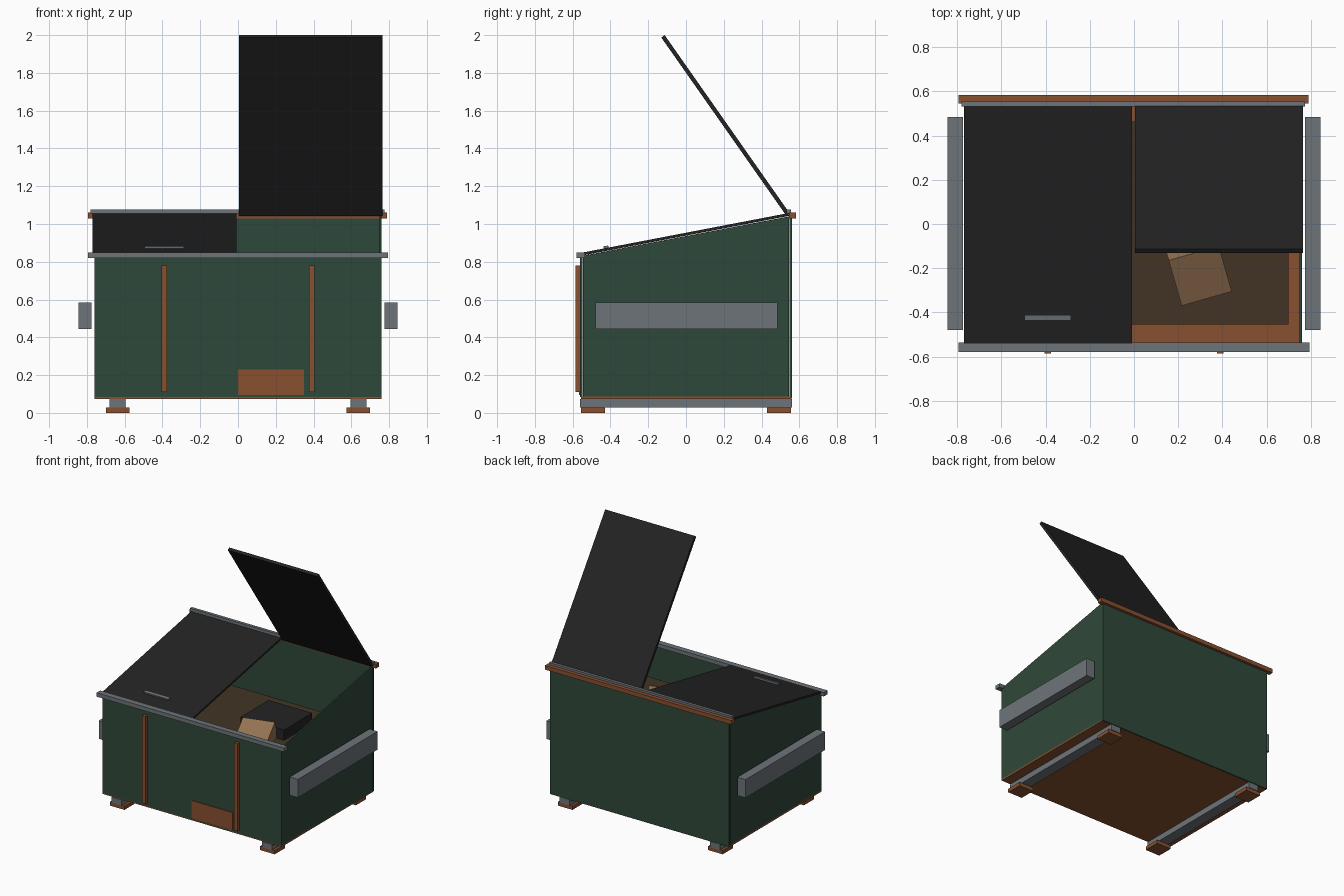
import bpy, bmesh
from math import radians, atan2, hypot
from mathutils import Vector

if "Cube" in bpy.data.objects:
    bpy.data.objects.remove(bpy.data.objects["Cube"])


def material(name, rgb):
    m = bpy.data.materials.new(name)
    m.use_nodes = True
    m.diffuse_color = (*rgb, 1)
    bsdf = next(n for n in m.node_tree.nodes if n.type == "BSDF_PRINCIPLED")
    bsdf.inputs["Base Color"].default_value = (*rgb, 1)
    return m


GREEN = material("dark green paint", (0.028, 0.065, 0.041))
STEEL = material("grey steel", (0.155, 0.175, 0.19))
RUST = material("rust", (0.25, 0.08, 0.03))
BLACK = material("black plastic", (0.017, 0.017, 0.017))
WASTE = material("brown waste", (0.054, 0.034, 0.018))
CARD = material("cardboard", (0.30, 0.17, 0.084))


def finish(name, bm, mat):
    bmesh.ops.recalc_face_normals(bm, faces=bm.faces)
    mesh = bpy.data.meshes.new(name)
    bm.to_mesh(mesh)
    bm.free()
    mesh.materials.append(mat)
    ob = bpy.data.objects.new(name, mesh)
    bpy.context.collection.objects.link(ob)
    return ob


def box(name, x, y, z, mat):
    """Box from (min, max) ranges, with its origin at the centre."""
    bm = bmesh.new()
    bmesh.ops.create_cube(bm, size=1)
    bmesh.ops.scale(bm, verts=bm.verts, vec=[r[1] - r[0] for r in (x, y, z)])
    ob = finish(name, bm, mat)
    ob.location = [(r[0] + r[1]) / 2 for r in (x, y, z)]
    return ob


def profile(name, points, x, mat):
    """Side profile in y and z, extruded along x."""
    bm = bmesh.new()
    face = bm.faces.new([bm.verts.new((x[0], py, pz)) for py, pz in points])
    new = bmesh.ops.extrude_face_region(bm, geom=[face])["geom"]
    bmesh.ops.translate(bm, verts=[v for v in new if isinstance(v, bmesh.types.BMVert)],
                        vec=(x[1] - x[0], 0, 0))
    return finish(name, bm, mat)


def slab(name, start, end, thick, x, mat):
    """Flat panel between two points of the side plane, thickened to its left."""
    a, b = Vector(start), Vector(end)
    d = (b - a).normalized()
    n = Vector((-d.y, d.x)) * thick
    return profile(name, [a, b, b + n, a + n], x, mat)


# Body shell and floor
W = 0.76
box("floor", (-W, W), (-0.555, 0.555), (0.073, 0.086), RUST)
box("front_wall", (-W, W), (-0.56, -0.547), (0.083, 0.84), GREEN)
box("back_wall", (-W, W), (0.549, 0.562), (0.075, 1.045), GREEN)
for side, s in (("left", 1), ("right", -1)):
    profile(side + "_wall", [(-0.546, 0.08), (0.545, 0.08), (0.545, 1.04), (-0.546, 0.832)],
            sorted((s * 0.75, s * W)), GREEN)
    # Lifting pocket, skid and feet
    box(side + "_lift_pocket", sorted((s * 0.775, s * 0.845)), (-0.48, 0.485), (0.445, 0.585), STEEL)
    box(side + "_skid", sorted((s * 0.595, s * 0.68)), (-0.56, 0.56), (0.028, 0.073), STEEL)
    for end, e in (("front", -1), ("back", 1)):
        box(f"{side}_{end}_foot", sorted((s * 0.575, s * 0.70)),
            sorted((e * 0.43, e * 0.555)), (0, 0.028), RUST)
    # Front rib
    box(side + "_front_rib", sorted((s * 0.375, s * 0.405)), (-0.585, -0.56), (0.11, 0.78), RUST)

# Rims, hinge and rust patch
box("front_rim", (-0.795, 0.795), (-0.58, -0.536), (0.82, 0.85), STEEL)
box("back_rim", (-0.795, 0.79), (0.545, 0.583), (1.03, 1.062), RUST)
box("hinge_bar", (-0.78, 0.775), (0.532, 0.555), (1.055, 1.078), STEEL)
box("rust_patch", (0, 0.35), (-0.566, -0.56), (0.095, 0.23), RUST)

# Lids and handle
slab("closed_lid", (-0.54, 0.835), (0.545, 1.043), 0.015, (-0.77, -0.008), BLACK)
slab("open_lid", (0.55, 1.055), (-0.113, 2.0), 0.022, (0.005, 0.765), BLACK)
handle = box("lid_handle", (-0.495, -0.285), (-0.435, -0.41), (0.862, 0.884), STEEL)
handle.rotation_euler.x = atan2(0.208, 1.085)

# Contents
box("waste_pile", (-0.7, 0.7), (-0.455, 0.465), (0.086, 0.62), WASTE)
box("rubbish_block", (0.07, 0.44), (-0.07, 0.27), (0.5, 0.70), BLACK)
carton = box("carton", (0.168, 0.404), (-0.305, -0.069), (0.482, 0.718), CARD)
carton.rotation_euler = (radians(25), 0, radians(16))
